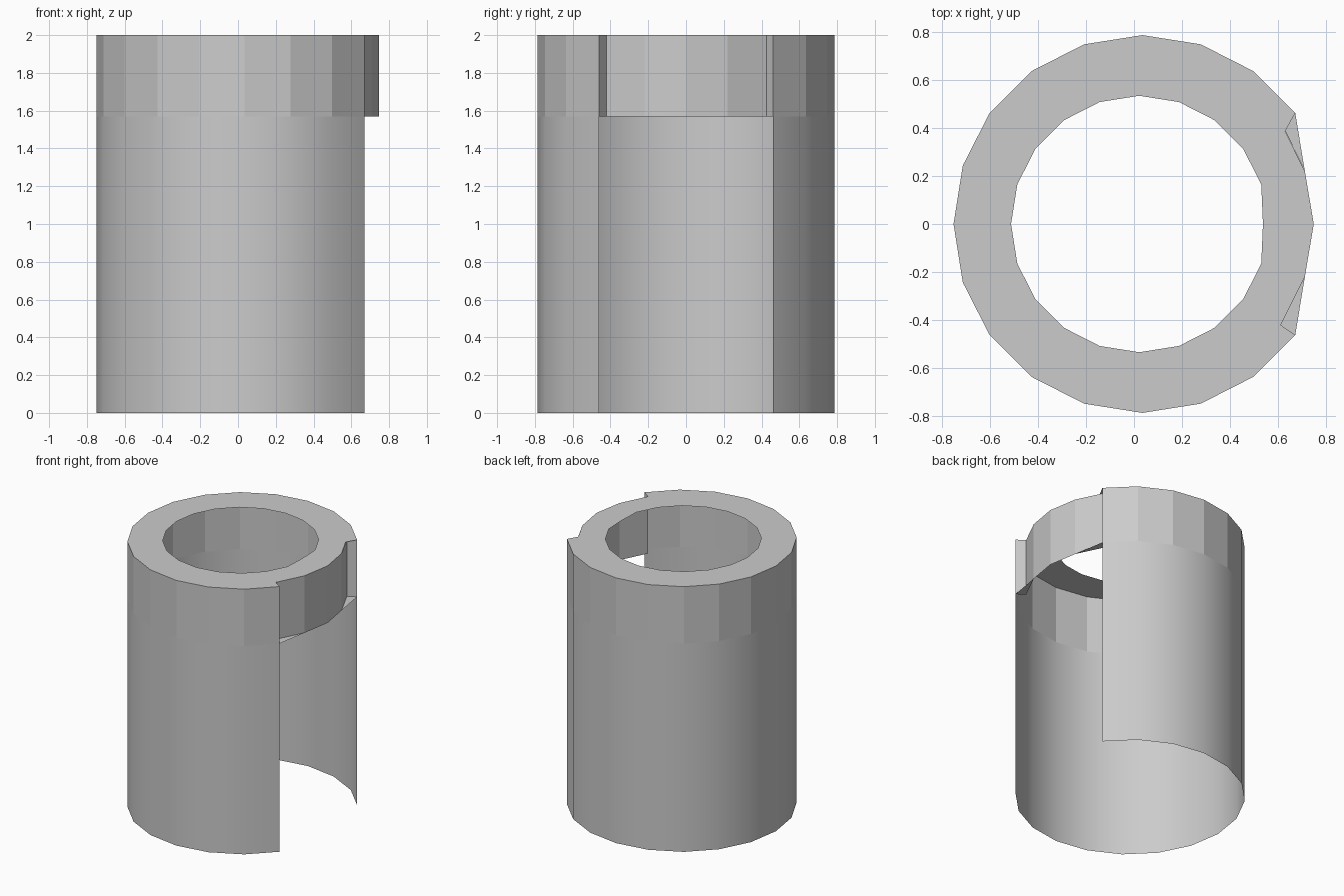
import bpy, bmesh
from math import cos, sin, radians

if "Cube" in bpy.data.objects:
    bpy.data.objects.remove(bpy.data.objects["Cube"])

N, CX, R = 20, 0.035, 0.785      # sides, shell centre, shell radius
Z_STEP, Z_TOP = 1.57, 2.0


def shell_pt(k):
    a = radians(360 / N * k)
    return (CX + R * cos(a), R * sin(a))


def hole_pt(k):
    a = radians(360 / N * k)
    return (min(0.022 + 0.533 * cos(a), 0.536), 0.533 * sin(a))


def make(name, faces, smooth=False):
    bm = bmesh.new()
    for f in faces:
        bm.faces.new([bm.verts.new(p) for p in f])
    bmesh.ops.remove_doubles(bm, verts=bm.verts, dist=1e-4)
    for f in bm.faces:
        f.smooth = smooth
    me = bpy.data.meshes.new(name)
    bm.to_mesh(me)
    bm.free()
    ob = bpy.data.objects.new(name, me)
    bpy.context.collection.objects.link(ob)
    return ob


def wall(path, z0, z1):
    return [[(*a, z0), (*b, z0), (*b, z1), (*a, z1)] for a, b in zip(path, path[1:])]


def flat(points, z):
    return [(*p, z) for p in points]


# open shell: smooth sleeve below, faceted collar above
shell = [shell_pt(k) for k in range(2, N - 1)]
make("sleeve", wall(shell, 0, Z_STEP), smooth=True)
make("collar", wall(shell, Z_STEP, Z_TOP))

# bridge panel closing the slot at the top, with recessed ends
low, high = (0.61, -0.42), (0.61, 0.425)
bulge = [(0.71, -0.22), (0.747, 0), (0.71, 0.22)]
make("bridge_panel", wall([shell[-1], low, *bulge, high, shell[0]], Z_STEP, Z_TOP))

# small ledges under the recesses
make("ledges", [flat([shell[-1], bulge[0], low], Z_STEP),
                flat([shell[0], high, bulge[2]], Z_STEP)])

# flat top ring with the two notches
ring = [flat([shell_pt(k), shell_pt(k + 1), hole_pt(k + 1), hole_pt(k)], Z_TOP)
        for k in range(2, N - 2)]
ring.append(flat([shell[-1], low, hole_pt(-2)], Z_TOP))
ring.append(flat([low, bulge[0], hole_pt(-1), hole_pt(-2)], Z_TOP))
for i in (0, 1):
    ring.append(flat([bulge[i], bulge[i + 1], hole_pt(i), hole_pt(i - 1)], Z_TOP))
notch = (0.628, 0.385)
ring.append(flat([bulge[2], notch, hole_pt(2), hole_pt(1)], Z_TOP))
ring.append(flat([notch, shell[0], hole_pt(2)], Z_TOP))
make("top_ring", ring)
